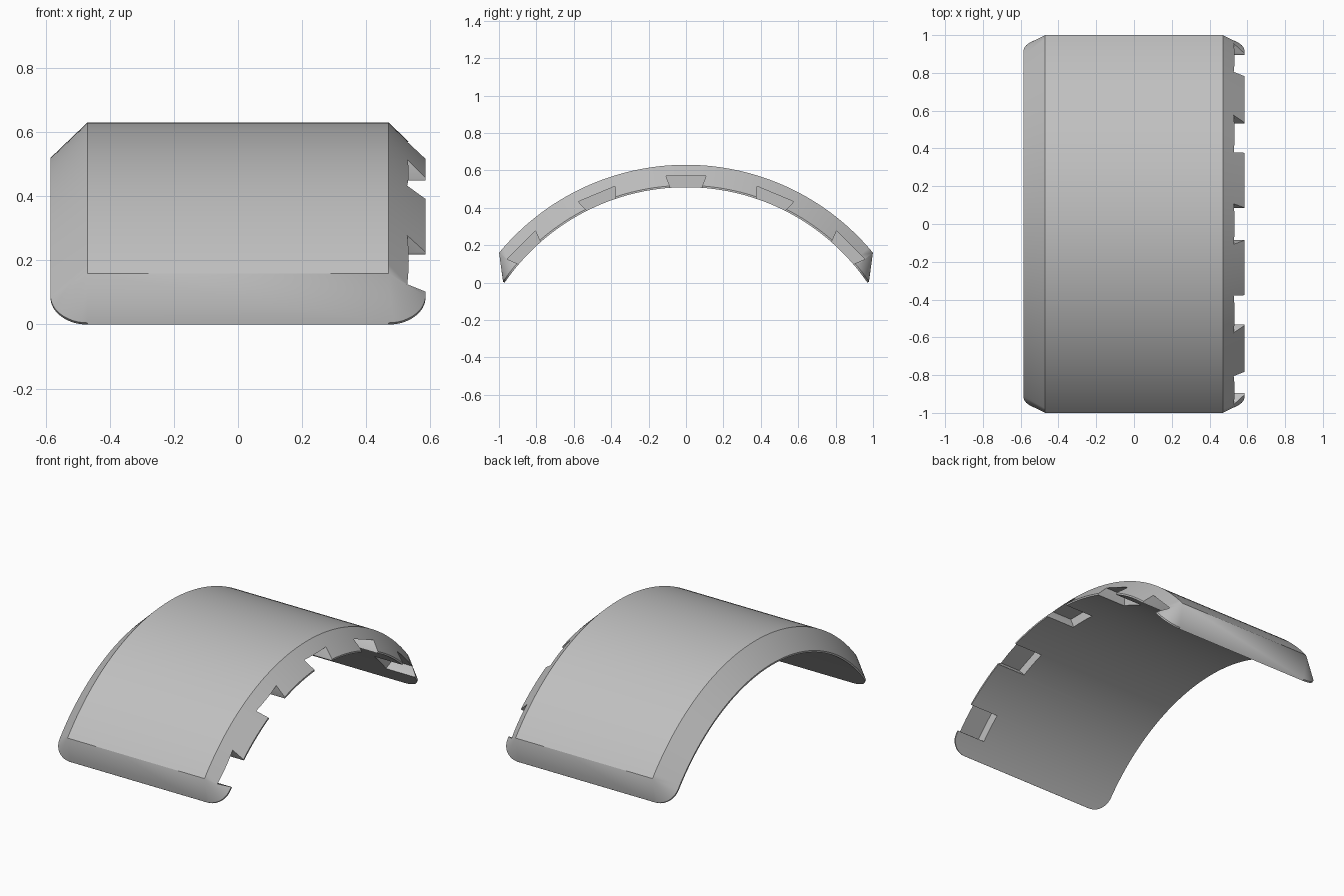
import bpy, bmesh
from math import radians, sin, cos, sqrt, pi

old = bpy.data.objects.get("Cube")
if old:
    bpy.data.objects.remove(old)

# Arc dimensions
CENTRE_Z = -0.667
R_IN, R_LIP, R_OUT = 1.177, 1.187, 1.297
A_OUT, A_IN = radians(50.4), radians(55.5)
HALF_X, CHAMFER = 0.47, 0.115

grey = bpy.data.materials.new("plain grey")
grey.use_nodes = True
colour = (0.53, 0.53, 0.53, 1)
grey.diffuse_color = colour
grey.node_tree.nodes["Principled BSDF"].inputs["Base Color"].default_value = colour


def on_arc(x, r, a):
    return (x, r * sin(a), CENTRE_Z + r * cos(a))


def make_object(name, bm):
    bmesh.ops.recalc_face_normals(bm, faces=bm.faces)
    mesh = bpy.data.meshes.new(name)
    bm.to_mesh(mesh)
    bm.free()
    mesh.materials.append(grey)
    obj = bpy.data.objects.new(name, mesh)
    bpy.context.collection.objects.link(obj)
    return obj


# Row angles: even steps on the arc, rounded steps in the corners
MAIN, CORNER = 64, 12
corner = [A_OUT + (A_IN - A_OUT) * sin(pi / 2 * i / CORNER) for i in range(1, CORNER + 1)]
angles = [-a for a in reversed(corner)]
angles += [A_OUT * (2 * i / MAIN - 1) for i in range(MAIN + 1)] + corner

# Curved shell: bevelled cross-sections joined along the arc
bm = bmesh.new()
rows = []
for a in angles:
    past = max(0, abs(a) - A_OUT) / (A_IN - A_OUT)
    w = HALF_X + CHAMFER * sqrt(max(0, 1 - past * past))
    top = max(-A_OUT, min(A_OUT, a))
    section = [(-w, R_IN, a), (-w, R_LIP, a), (-HALF_X, R_OUT, top),
               (HALF_X, R_OUT, top), (w, R_LIP, a), (w, R_IN, a)]
    rows.append([bm.verts.new(on_arc(*p)) for p in section])
for r, s in zip(rows, rows[1:]):
    for i in range(6):
        j = (i + 1) % 6
        bm.faces.new((r[i], r[j], s[j], s[i]))
bm.faces.new(rows[0])
bm.faces.new(rows[-1])
bmesh.ops.remove_doubles(bm, verts=bm.verts, dist=1e-5)
shell = make_object("curved_shell", bm)

# Five dovetail pockets along the left rim
bm = bmesh.new()
profile = [(-0.107, 1.237), (0.107, 1.237), (0.085, 1.18),
           (0.085, 1.13), (-0.085, 1.13), (-0.085, 1.18)]
for k in range(-2, 3):
    a = radians(22.7 * k)
    ends = []
    for x in (0.39, 0.7):
        ends.append([bm.verts.new((x, t * cos(a) + r * sin(a),
                                   CENTRE_Z + r * cos(a) - t * sin(a))) for t, r in profile])
    for i in range(6):
        j = (i + 1) % 6
        bm.faces.new((ends[0][i], ends[0][j], ends[1][j], ends[1][i]))
    bm.faces.new(ends[0])
    bm.faces.new(ends[1])
cutter = make_object("pocket_cutter", bm)
cutter.hide_render = True

cut = shell.modifiers.new("pockets", 'BOOLEAN')
cut.operation = 'DIFFERENCE'
cut.solver = 'EXACT'
cut.object = cutter
bpy.ops.object.select_all(action='DESELECT')
shell.select_set(True)
bpy.context.view_layer.objects.active = shell
bpy.ops.object.modifier_apply(modifier=cut.name)
bpy.data.objects.remove(cutter)
bpy.ops.object.shade_smooth_by_angle(angle=radians(25))
